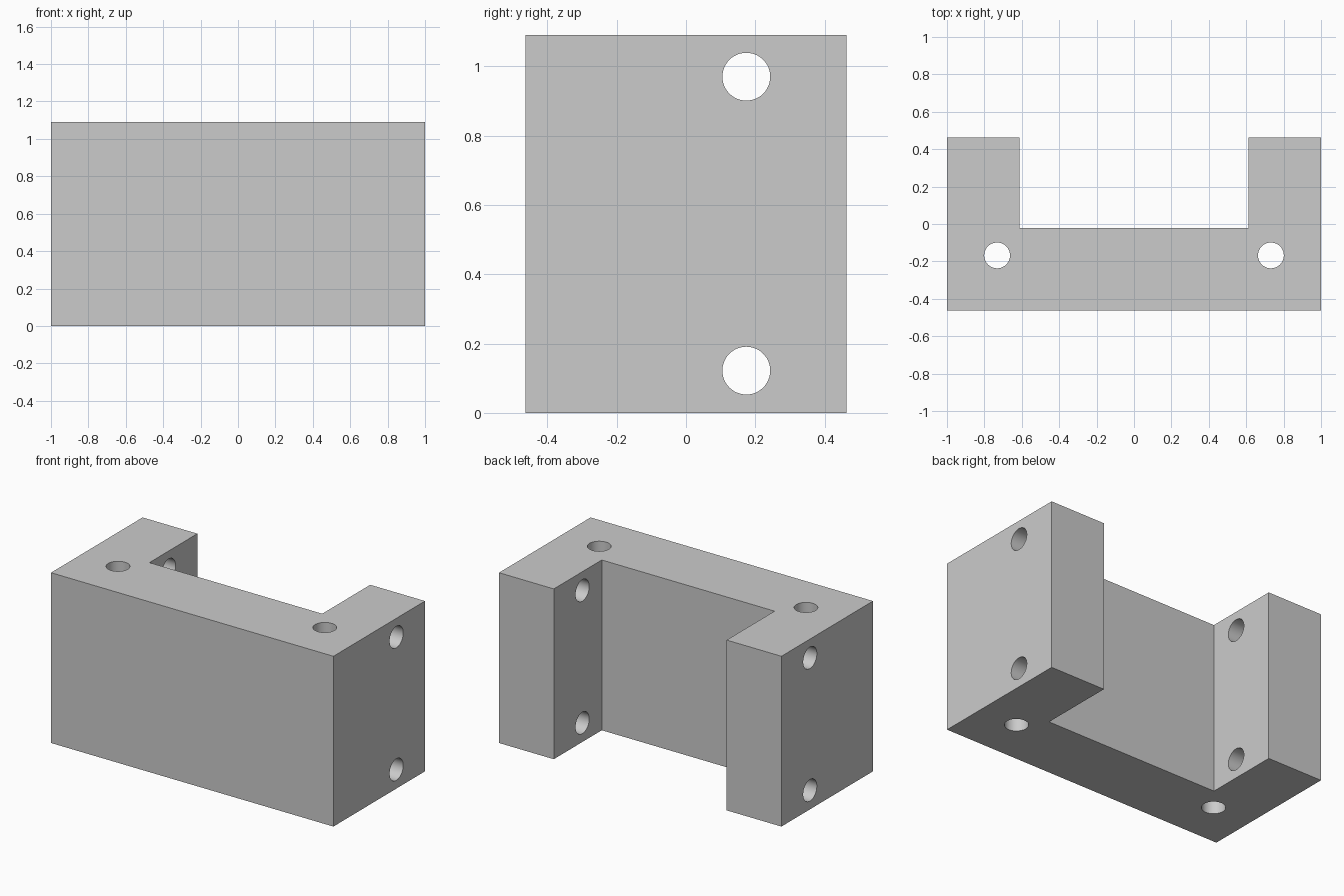
import bpy
import bmesh
import math

default = bpy.data.objects.get("Cube")
if default:
    bpy.data.objects.remove(default, do_unlink=True)

HEIGHT = 1.09
HALF_DEPTH = 0.463
INNER_X = 0.612
NOTCH_Y = -0.022
HOLE_RADIUS = 0.069

grey = bpy.data.materials.new("plain grey")
grey.use_nodes = True
colour = (0.6, 0.6, 0.6, 1)
grey.diffuse_color = colour
grey.node_tree.nodes["Principled BSDF"].inputs["Base Color"].default_value = colour

# U-shaped block: half outline mirrored, then extruded upwards
half = [(1, -HALF_DEPTH), (1, HALF_DEPTH), (INNER_X, HALF_DEPTH), (INNER_X, NOTCH_Y)]
outline = half + [(-x, y) for x, y in reversed(half)]
bm = bmesh.new()
base = bm.faces.new([bm.verts.new((x, y, 0)) for x, y in outline])
top = bmesh.ops.extrude_face_region(bm, geom=[base])["geom"]
bmesh.ops.translate(bm, vec=(0, 0, HEIGHT),
                    verts=[g for g in top if isinstance(g, bmesh.types.BMVert)])
bmesh.ops.recalc_face_normals(bm, faces=bm.faces[:])
mesh = bpy.data.meshes.new("mounting_bracket")
bm.to_mesh(mesh)
bm.free()
bracket = bpy.data.objects.new("mounting_bracket", mesh)
bpy.context.collection.objects.link(bracket)
mesh.materials.append(grey)


def drill(location, length, rotation=(0, 0, 0)):
    """Cut a round through hole in the bracket."""
    bpy.ops.mesh.primitive_cylinder_add(vertices=48, radius=HOLE_RADIUS, depth=length,
                                        location=location, rotation=rotation)
    cutter = bpy.context.object
    cutter.name = "hole_cutter"
    cutter.hide_render = True
    cutter.data.materials.append(grey)
    cut = bracket.modifiers.new("hole", "BOOLEAN")
    cut.operation = "DIFFERENCE"
    cut.solver = "EXACT"
    cut.object = cutter
    bpy.context.view_layer.objects.active = bracket
    bpy.ops.object.modifier_apply(modifier=cut.name)
    bpy.data.objects.remove(cutter, do_unlink=True)


# Vertical holes at the two corners
for side in (-1, 1):
    drill((side * 0.732, -0.168, HEIGHT / 2), HEIGHT * 1.5)

# Cross holes through both arms, low and high
for z in (0.122, 0.97):
    drill((0, 0.174, z), 3, (0, math.pi / 2, 0))

# Smooth hole walls with crisp edges
bpy.ops.object.select_all(action="DESELECT")
bracket.select_set(True)
bpy.context.view_layer.objects.active = bracket
bpy.ops.object.shade_smooth_by_angle(angle=math.radians(30))
